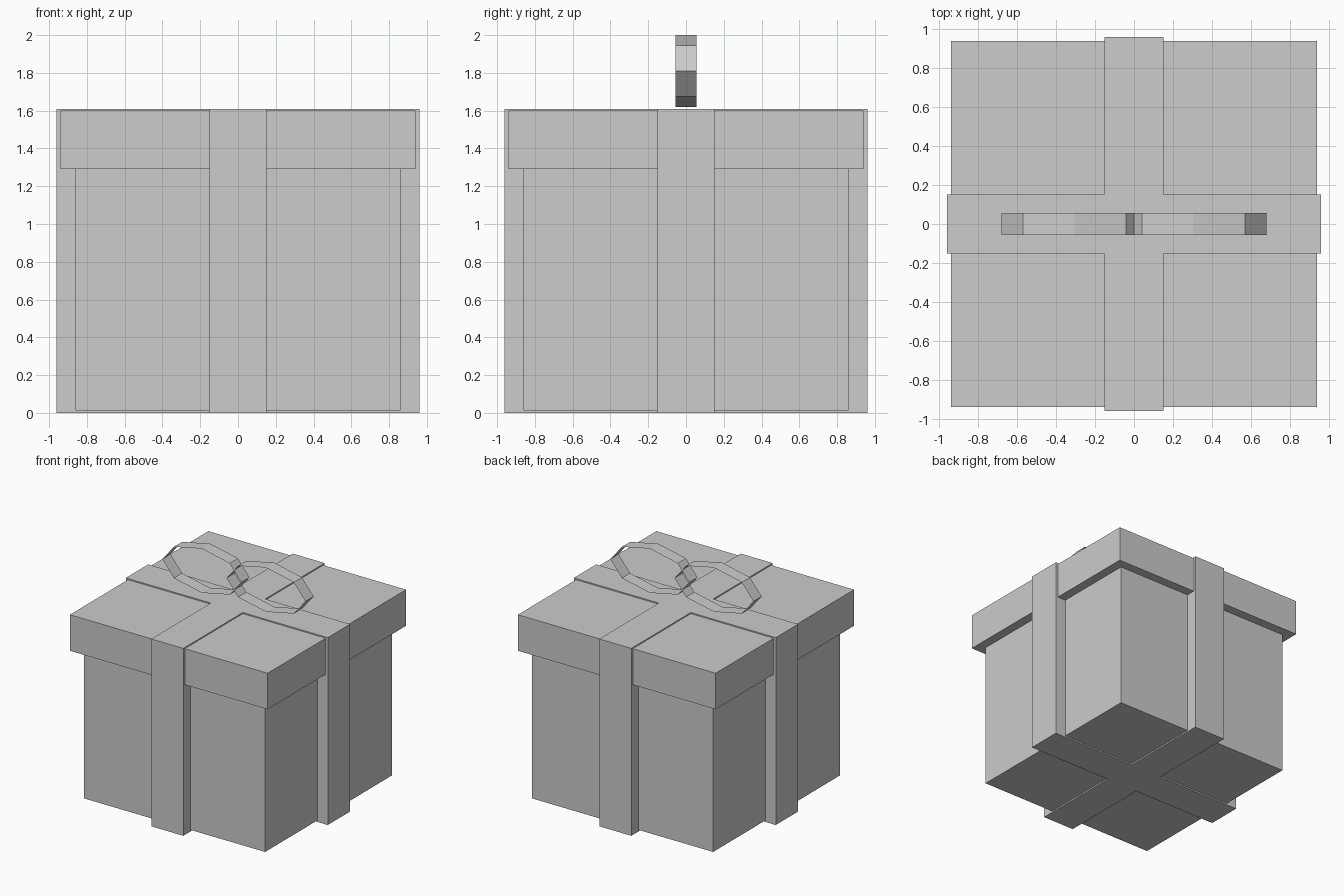
import bpy, bmesh, math

cube = bpy.data.objects.get("Cube")
if cube:
    bpy.data.objects.remove(cube, do_unlink=True)

# One plain grey for the whole gift
grey = bpy.data.materials.new("light grey")
grey.use_nodes = True
colour = (0.604, 0.604, 0.604, 1)
grey.diffuse_color = colour
grey.node_tree.nodes["Principled BSDF"].inputs["Base Color"].default_value = colour


def prism(name, profile, start, end, axis="z", capped=True):
    """Sweep a closed profile along z, or an x-z profile along y."""
    def place(p, t):
        return (p[0], p[1], t) if axis == "z" else (p[0], t, p[1])
    bm = bmesh.new()
    a = [bm.verts.new(place(p, start)) for p in profile]
    b = [bm.verts.new(place(p, end)) for p in profile]
    n = len(profile)
    for i in range(n):
        j = (i + 1) % n
        quad = [a[i], a[j], b[j], b[i]]
        bm.faces.new(quad if axis == "z" else quad[::-1])
    if capped:
        bm.faces.new(a[::-1])
        bm.faces.new(b)
    mesh = bpy.data.meshes.new(name)
    bm.to_mesh(mesh)
    bm.free()
    mesh.materials.append(grey)
    obj = bpy.data.objects.new(name, mesh)
    bpy.context.collection.objects.link(obj)
    return obj


def square(h):
    return [(-h, -h), (h, -h), (h, h), (-h, h)]


# Box and overhanging lid
prism("box", square(0.86), 0.012, 1.295)
prism("lid", square(0.94), 1.29, 1.6)

# Crossed ribbon wrapped round the box: a plus-shaped prism
w, r = 0.152, 0.96
arm = [(w, -w), (r, -w), (r, w)]
cross = []
for k in range(4):
    c, s = round(math.cos(k * math.pi / 2)), round(math.sin(k * math.pi / 2))
    cross += [(x * c - y * s, x * s + y * c) for x, y in arm]
prism("ribbon", cross, 0, 1.61)

# Bow: two open eight-sided bands that overlap in the middle
for side, name in ((-1, "bow_loop_right"), (1, "bow_loop_left")):
    ring = [(side * 0.305 + 0.375 * math.cos(i * math.pi / 4),
             1.81 + 0.19 * math.sin(i * math.pi / 4)) for i in range(8)]
    prism(name, ring, -0.056, 0.056, axis="y", capped=False)
